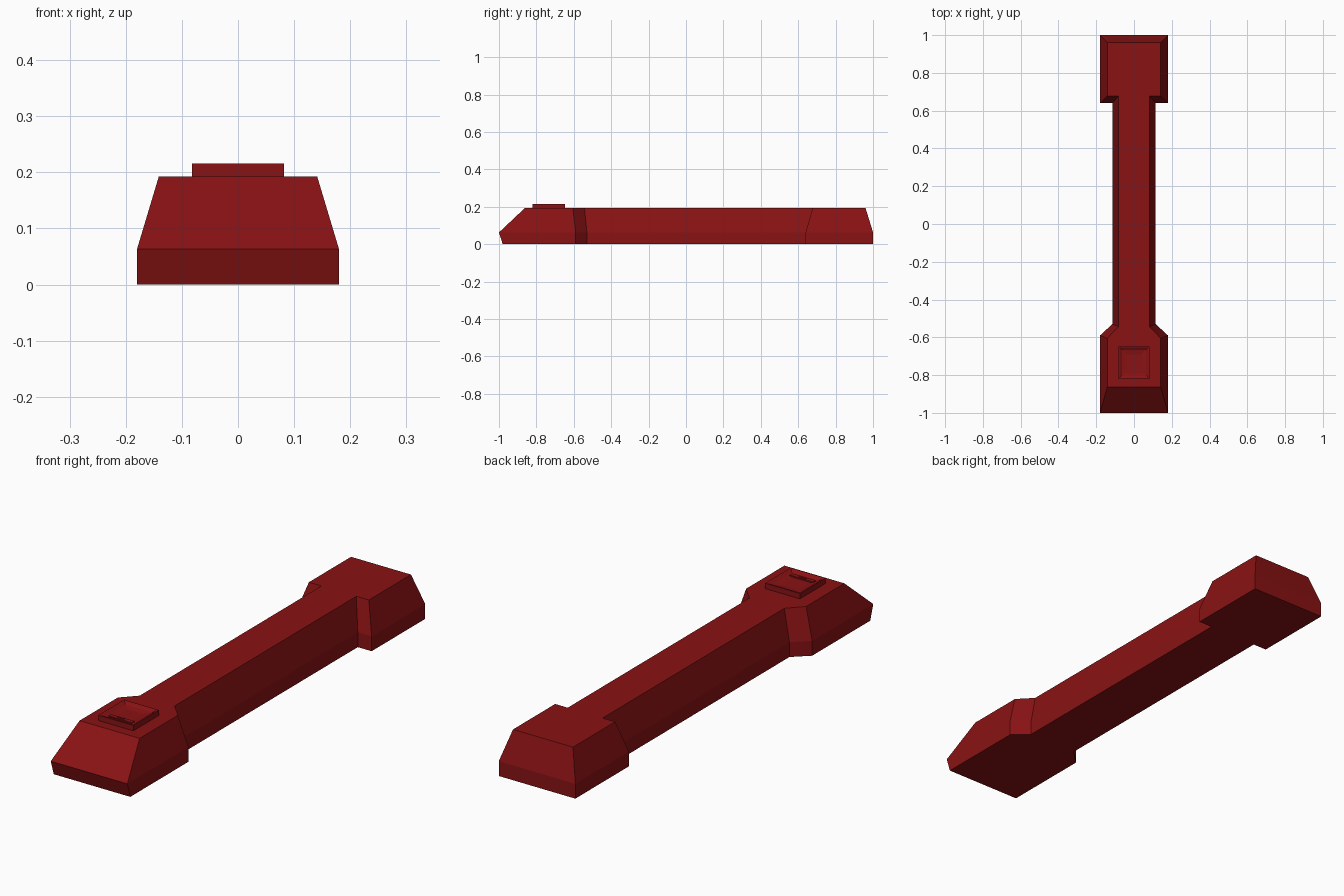
import bpy, bmesh

if "Cube" in bpy.data.objects:
    bpy.data.objects.remove(bpy.data.objects["Cube"])

red = bpy.data.materials.new("dark_red")
red.diffuse_color = (0.25, 0.006, 0.007, 1)
red.use_nodes = True
red.node_tree.nodes["Principled BSDF"].inputs["Base Color"].default_value = red.diffuse_color


def finish(name, bm):
    bmesh.ops.recalc_face_normals(bm, faces=bm.faces)
    me = bpy.data.meshes.new(name)
    bm.to_mesh(me)
    bm.free()
    me.materials.append(red)
    ob = bpy.data.objects.new(name, me)
    bpy.context.collection.objects.link(ob)
    return ob


def outline(half):
    # right half of a profile, front to back, mirrored into a closed loop
    return half + [(-x, y) for x, y in reversed(half)]


def box(name, x, y, z, size):
    bm = bmesh.new()
    bmesh.ops.create_cube(bm, size=1)
    for v in bm.verts:
        v.co = [c + s * p for c, s, p in zip((x, y, z), size, v.co)]
    return finish(name, bm)


# Handle body: three stacked outlines joined into a closed shell
def half(front, end_x, neck_x, ch0, ch1, step, back):
    return [(end_x, front), (end_x, ch0), (neck_x, ch1),
            (neck_x, step), (end_x, step), (end_x, back)]


levels = [(0.0, half(-0.98, 0.18, 0.115, -0.59, -0.53, 0.64, 1.0)),
          (0.063, half(-1.0, 0.18, 0.115, -0.59, -0.53, 0.64, 1.0)),
          (0.193, half(-0.862, 0.141, 0.082, -0.605, -0.543, 0.677, 0.96))]
bm = bmesh.new()
rings = [[bm.verts.new((x, y, z)) for x, y in outline(h)] for z, h in levels]
for low, high in zip(rings, rings[1:]):
    n = len(low)
    for i in range(n):
        j = (i + 1) % n
        bm.faces.new((low[i], low[j], high[j], high[i]))
bm.faces.new(rings[0])
bm.faces.new(rings[-1])
finish("handle_body", bm)

# Latch button: low block with a thin rim and a shallow dished top
bm = bmesh.new()
bmesh.ops.create_cube(bm, size=1)
for v in bm.verts:
    v.co = (v.co.x * 0.164, -0.734 + v.co.y * 0.172, 0.201 + v.co.z * 0.03)
top = max(bm.faces, key=lambda f: f.calc_center_median().z)
for inset, drop in ((0.006, 0.0), (0.012, 0.008), (0.025, 0.004)):
    bmesh.ops.inset_region(bm, faces=[top], thickness=inset, use_even_offset=True)
    for v in top.verts:
        v.co.z -= drop
finish("latch_button", bm)

# Slot strip near the front of the button, with a small tab
box("slot_strip", 0, -0.783, 0.206, (0.11, 0.018, 0.008))
box("slot_tab", 0, -0.783, 0.209, (0.03, 0.006, 0.006))
